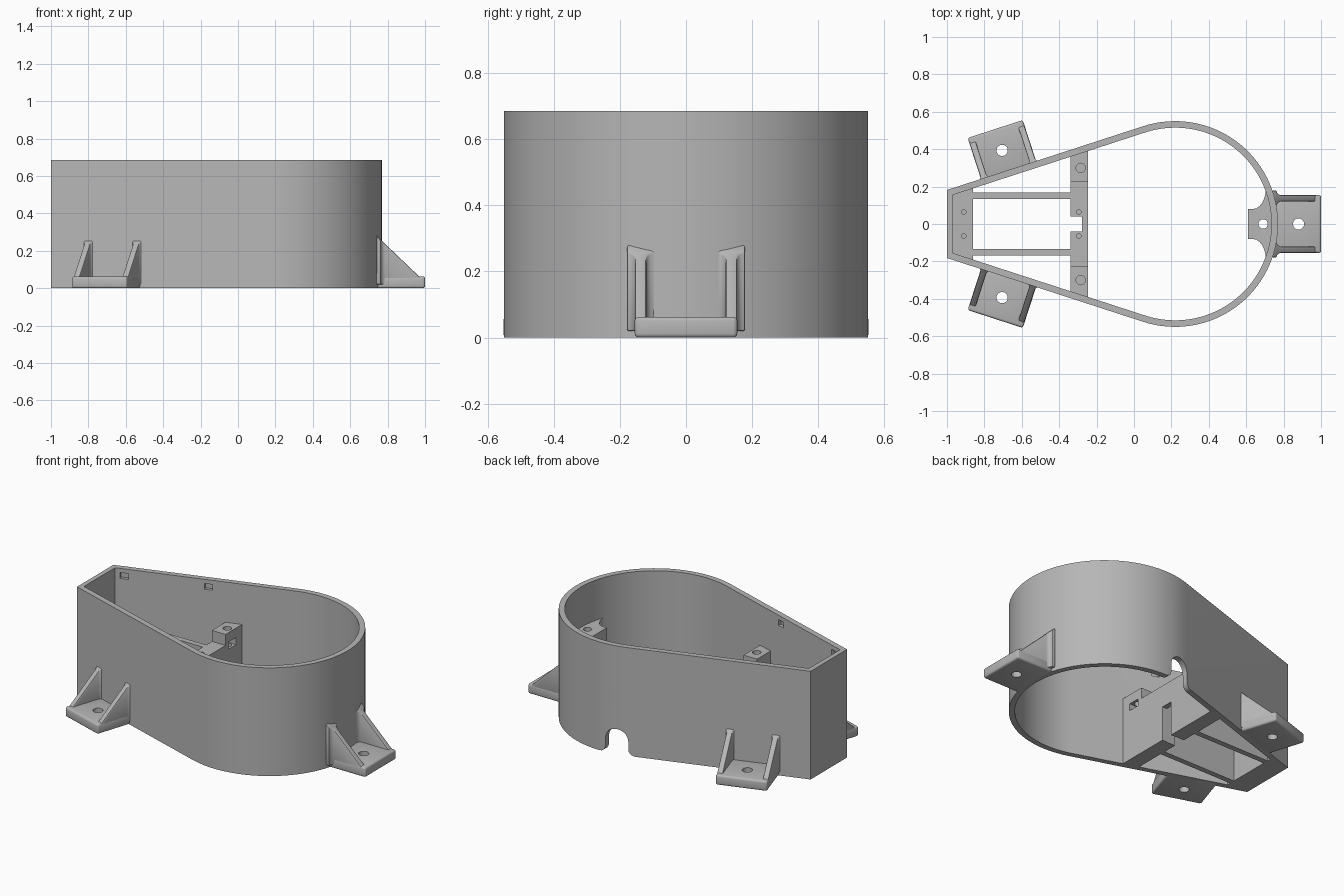
import bpy, bmesh
from math import sin, cos, pi, radians, sqrt
from mathutils import Matrix, Vector

if "Cube" in bpy.data.objects:
    bpy.data.objects.remove(bpy.data.objects["Cube"])

grey = bpy.data.materials.new("plain grey")
grey.use_nodes = True
grey.diffuse_color = (0.47, 0.47, 0.47, 1)
grey.node_tree.nodes["Principled BSDF"].inputs["Base Color"].default_value = (0.47, 0.47, 0.47, 1)

CX, R, T, H = 0.22, 0.55, 0.035, 0.685   # round end centre, radius, wall, height
A = radians(108)                         # direction the straight sides face
BAR_Z, POST_Z = 0.36, 0.43


def prism(name, pts, z0, z1, matrix=None):
    """Extrude a flat outline from z0 to z1."""
    bm = bmesh.new()
    face = bm.faces.new([bm.verts.new((x, y, z0)) for x, y in pts])
    top = bmesh.ops.extrude_face_region(bm, geom=[face])["geom"]
    bmesh.ops.translate(bm, vec=(0, 0, z1 - z0), verts=[v for v in top if isinstance(v, bmesh.types.BMVert)])
    bmesh.ops.recalc_face_normals(bm, faces=bm.faces)
    mesh = bpy.data.meshes.new(name)
    bm.to_mesh(mesh)
    bm.free()
    if matrix:
        mesh.transform(matrix)
    mesh.materials.append(grey)
    ob = bpy.data.objects.new(name, mesh)
    bpy.context.scene.collection.objects.link(ob)
    return ob


def rect(x0, x1, y0, y1):
    return [(x0, y0), (x1, y0), (x1, y1), (x0, y1)]


def disc(x, y, r, n=24):
    return [(x + r * cos(2 * pi * i / n), y + r * sin(2 * pi * i / n)) for i in range(n)]


def bake(ob):
    dg = bpy.context.evaluated_depsgraph_get()
    mesh = bpy.data.meshes.new_from_object(ob.evaluated_get(dg))
    ob.modifiers.clear()
    ob.data = mesh


def cut(ob, *cutters):
    for c in cutters:
        c.hide_render = True
        mod = ob.modifiers.new("cut", 'BOOLEAN')
        mod.operation, mod.object, mod.solver = 'DIFFERENCE', c, 'EXACT'
    bake(ob)
    for c in cutters:
        bpy.data.objects.remove(c)


def smooth(ob, angle=30):
    bpy.ops.object.select_all(action='DESELECT')
    ob.select_set(True)
    bpy.context.view_layer.objects.active = ob
    bpy.ops.object.shade_smooth_by_angle(angle=radians(angle))


def side_y(x, inset=0.0):
    """Half width of the straight sides at x."""
    return (CX * cos(A) + R - inset - x * cos(A)) / sin(A)


def outline(inset, end_x):
    n = 64
    arc = [-A + 2 * A * i / n for i in range(n + 1)]
    pts = [(CX + (R - inset) * cos(a), (R - inset) * sin(a)) for a in arc]
    w = side_y(end_x, inset)
    return pts + [(end_x, w), (end_x, -w)]


# Teardrop wall
wall = prism("housing_wall", outline(0, -1), 0, H)
cutters = [prism("hollow", outline(T, -0.97), -0.1, H + 0.1)]

# Cable arch with flared foot in the back wall
w, f = 0.07, 0.04
half = [(w + f, -0.05), (w + f, 0)]
half += [(w + f - f * sin(t), f - f * cos(t)) for t in (0.4, 0.8, 1.2, pi / 2)]
half += [(w * cos(t), 0.09 + w * sin(t)) for t in (0, 0.3, 0.6, 0.9, 1.2)]
arch = half + [(0, 0.09 + w)] + [(-x, z) for x, z in reversed(half)]
stand = Matrix.Translation((0.11, 0, 0)) @ Matrix.Rotation(pi / 2, 4, 'X')
cutters.append(prism("arch", arch, -0.7, -0.4, stand))

# Latch pockets inside the straight walls
for s in (1, -1):
    for x in (-0.917, -0.436):
        m = Matrix.Translation((x, s * side_y(x, T), 0.64)) @ Matrix.Rotation(s * (A - pi / 2), 4, 'Z')
        cutters.append(prism("pocket", rect(-0.025, 0.025, -0.02, 0.02), -0.018, 0.018, m))
cut(wall, *cutters)
smooth(wall)

# Cross bar with cable notch and pilot holes
X0, X1, POST_Y = -0.34, -0.245, 0.225
bar = prism("cross_bar", rect(X0, X1, -POST_Y, POST_Y), 0, BAR_Z)
cut(bar,
    prism("notch", rect(X0 - 0.05, -0.278, -0.04, 0.04), -0.1, 0.5),
    prism("channel", rect(-0.3, X1 + 0.05, -0.038, 0.038), -0.1, 0.22),
    *[prism("pilot", disc(-0.295, s * 0.064, 0.012, 16), 0.2, 0.5) for s in (1, -1)])

# Screw posts at the bar ends, with nut slots; long ribs
for s, side in ((1, "back"), (-1, "front")):
    pts = [(X0, s * POST_Y), (X1, s * POST_Y), (X1, s * side_y(X1, 0.02)), (X0, s * side_y(X0, 0.02))]
    post = prism(side + "_screw_post", pts, 0, POST_Z)
    ys = sorted((s * 0.255, s * 0.33))
    cut(post, prism("screw_hole", disc(-0.285, s * 0.3, 0.025), 0.2, 0.5),
        prism("nut_slot", rect(-0.325, X1 + 0.05, *ys), 0.325, 0.37))
    prism(side + "_rib", rect(-0.87, X0 + 0.005, *sorted((s * 0.133, s * 0.168))), 0, BAR_Z)

# Block filling the narrow end
x0, x1 = -0.98, -0.86
a, b = side_y(x0, 0.02), side_y(x1, 0.02)
block = prism("end_block", [(x0, -a), (x1, -b), (x1, b), (x0, a)], 0, BAR_Z)
cut(block, *[prism("pilot", disc(-0.91, s * 0.064, 0.012, 16), 0.2, 0.5) for s in (1, -1)])

# Screw boss inside the round end
flare = [(0.635 + 0.07 * sin(t), 0.08 + 0.11 * (1 - cos(t))) for t in [i * pi / 12 for i in range(7)]]
half = [(0.61, 0.08)] + flare + [(0.72, 0.19)]
boss = prism("round_end_boss", half + [(0.75, 0)] + [(x, -y) for x, y in reversed(half)], 0.24, POST_Z)
cut(boss, prism("screw_hole", disc(0.69, 0, 0.025), 0.2, 0.5),
    prism("nut_slot", rect(0.5, 0.72, -0.038, 0.038), 0.325, 0.37))
smooth(boss)


# Mounting feet: drilled plate plus two sloping gussets flared at the wall
def foot(name, x, y, angle):
    place = Matrix.Translation((x, y, 0)) @ Matrix.Rotation(angle, 4, 'Z')
    plate = prism(name + "_plate", rect(-0.03, 0.23, -0.155, 0.155), 0, 0.063)
    bev = plate.modifiers.new("round", 'BEVEL')
    bev.width, bev.segments = 0.012, 3
    bake(plate)
    cut(plate, prism("bolt_hole", disc(0.11, 0, 0.03), -0.1, 0.2))
    plate.data.transform(place)
    smooth(plate, 35)
    for s, side in ((1, "left"), (-1, "right")):
        r, mid, hw = 0.025, 0.137, 0.017
        curve = [(r - r * sin(t) - 0.008, hw + r * (1 - cos(t))) for t in (0, 0.4, 0.8, 1.2, pi / 2)]
        edge = [(0.215, hw)] + curve + [(-0.03, hw + r)]
        pts = [(u, s * mid + v) for u, v in edge] + [(u, s * mid - v) for u, v in reversed(edge)]
        g = prism(name + "_" + side + "_gusset", pts, 0.02, 0.32)
        bm = bmesh.new()
        bm.from_mesh(g.data)
        cutres = bmesh.ops.bisect_plane(bm, geom=bm.verts[:] + bm.edges[:] + bm.faces[:],
                                        plane_co=(0.2, 0, 0.062), plane_no=(0.21, 0, 0.22), clear_outer=True)
        rim = [e for e in cutres["geom_cut"] if isinstance(e, bmesh.types.BMEdge)]
        bmesh.ops.holes_fill(bm, edges=rim)
        bmesh.ops.recalc_face_normals(bm, faces=bm.faces)
        bm.to_mesh(g.data)
        bm.free()
        bev = g.modifiers.new("round", 'BEVEL')
        bev.width, bev.segments, bev.angle_limit = 0.006, 2, radians(40)
        bev.limit_method = 'ANGLE'
        bake(g)
        g.data.transform(place)
        smooth(g, 35)


foot("round_end_foot", 0.77, 0, 0)
for s, side in ((1, "back"), (-1, "front")):
    foot(side + "_foot", -0.671, s * 0.289, s * A)
